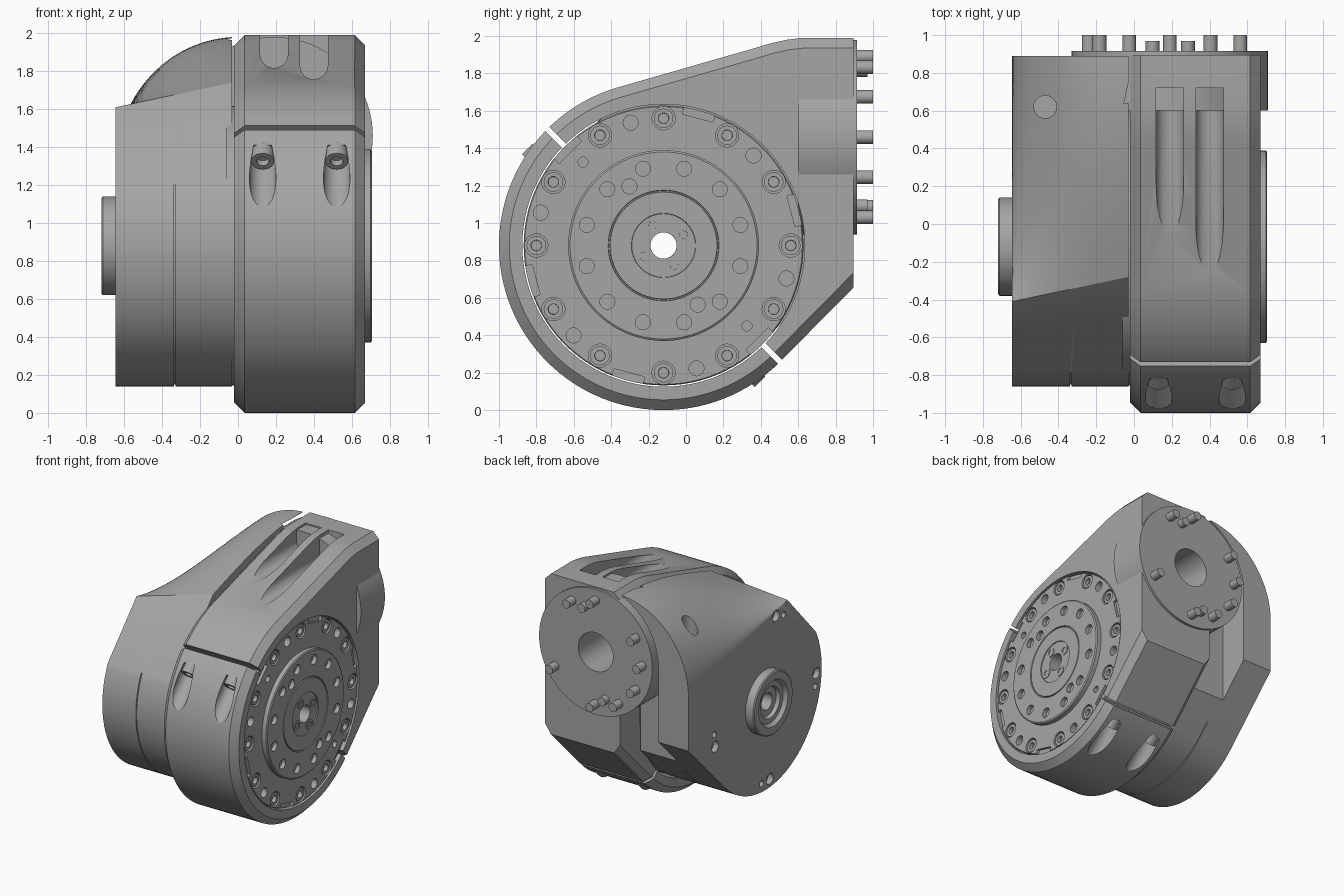
import bpy, bmesh
from math import sin, cos, pi, radians
from mathutils import Vector, Matrix

if "Cube" in bpy.data.objects:
    bpy.data.objects.remove(bpy.data.objects["Cube"])

grey = bpy.data.materials.new("machined_grey")
grey.use_nodes = True
grey.diffuse_color = (0.38, 0.38, 0.38, 1)
grey.node_tree.nodes["Principled BSDF"].inputs["Base Color"].default_value = grey.diffuse_color

CY, CZ = -0.12, 0.88          # main joint axis, running along x
FX, FZ = 0.19, 1.46           # rear flange axis, running along y


def polar(r, deg, x=0.0):
    a = radians(deg)
    return Vector((x, CY + r * cos(a), CZ + r * sin(a)))


def finish(name, bm):
    bmesh.ops.recalc_face_normals(bm, faces=bm.faces)
    me = bpy.data.meshes.new(name)
    bm.to_mesh(me)
    bm.free()
    ob = bpy.data.objects.new(name, me)
    me.materials.append(grey)
    bpy.context.collection.objects.link(ob)
    return ob


def activate(ob):
    bpy.ops.object.select_all(action='DESELECT')
    ob.select_set(True)
    bpy.context.view_layer.objects.active = ob


def smooth(ob):
    activate(ob)
    bpy.ops.object.shade_smooth_by_angle(angle=radians(28))


def cyl(bm, a, b, r, n=24):
    a, b = Vector(a), Vector(b)
    d = b - a
    m = Matrix.Translation((a + b) / 2) @ d.to_track_quat('Z', 'Y').to_matrix().to_4x4()
    bmesh.ops.create_cone(bm, cap_ends=True, segments=n, radius1=r, radius2=r, depth=d.length, matrix=m)


def box(bm, centre, size, roll=0.0):
    m = Matrix.Translation(centre) @ Matrix.Rotation(radians(roll), 4, 'X') @ Matrix.Diagonal((*size, 1))
    bmesh.ops.create_cube(bm, size=1, matrix=m)


def cut(ob, bm):
    tool = finish("cutter", bm)
    tool.hide_render = True
    mod = ob.modifiers.new("cut", 'BOOLEAN')
    mod.operation, mod.solver, mod.object, mod.use_self = 'DIFFERENCE', 'EXACT', tool, True
    activate(ob)
    bpy.ops.object.modifier_apply(modifier=mod.name)
    bpy.data.objects.remove(tool)


def loft(name, rings, caps=True, closed=False):
    bm = bmesh.new()
    vs = [[bm.verts.new(p) for p in ring] for ring in rings]
    pairs = list(zip(vs, vs[1:])) + ([(vs[-1], vs[0])] if closed else [])
    for r0, r1 in pairs:
        for i in range(len(r0)):
            j = (i + 1) % len(r0)
            bm.faces.new((r0[i], r0[j], r1[j], r1[i]))
    if caps:
        bm.faces.new(vs[0])
        bm.faces.new(vs[-1])
    return finish(name, bm)


def lathe(name, profile, n=96):
    return loft(name, [[polar(r, 360 * i / n, x) for i in range(n)] for x, r in profile], False, True)


def socket_bolts(name, ends, r, n=24):
    # cylinder heads with a sunken socket in the outer end
    bm = bmesh.new()
    for a, b in ends:
        a, b = Vector(a), Vector(b)
        cyl(bm, a, b, r, n)
        d = (b - a).normalized()
        bm.normal_update()
        top = [f for f in bm.faces if len(f.verts) == n and (f.calc_center_median() - b).length < 1e-4]
        bmesh.ops.inset_individual(bm, faces=top, thickness=r * 0.45)
        bmesh.ops.inset_individual(bm, faces=top, thickness=r * 0.02)
        bmesh.ops.translate(bm, verts=top[0].verts, vec=-d * r * 0.6)
    smooth(finish(name, bm))


# Clamp body: round front, sloping top, flat back, 45 degree lower flank
outline = [polar(0.88, 106 + (315 - 106) * i / 72) for i in range(73)]
outline += [Vector((0, y, z)) for y, z in
            ((0.895, 0.655), (0.895, 1.99), (0.62, 1.99), (0.54, 1.98), (0.46, 1.963), (0.38, 1.939))]
bm = bmesh.new()
face = bm.faces.new([bm.verts.new((-0.02, p.y, p.z)) for p in outline])
ext = bmesh.ops.extrude_face_region(bm, geom=[face])
bmesh.ops.translate(bm, verts=[g for g in ext["geom"] if isinstance(g, bmesh.types.BMVert)], vec=(0.69, 0, 0))
bmesh.ops.recalc_face_normals(bm, faces=bm.faces)
rim = [e for e in bm.edges if abs(e.verts[0].co.x - e.verts[1].co.x) < 0.01
       and min(v.co.y for v in e.verts) < 0.89]
bmesh.ops.bevel(bm, geom=rim, offset=0.055, segments=1, affect='EDGES')
clamp = finish("clamp_body", bm)

# Bore, flange seat and the two clamping slits
bm = bmesh.new()
cyl(bm, (-0.1, CY, CZ), (0.8, CY, CZ), 0.755, 96)
cut(clamp, bm)
bm = bmesh.new()
for ang in (135, 315):
    box(bm, polar(0.88, ang, 0.3), (1.2, 0.26, 0.03), ang)
cut(clamp, bm)

# Pockets and screws that close the slits
along = Vector((0, 1, 1)).normalized()
screws = []
bm = bmesh.new()
for ang in (135, 315):
    for x in (0.13, 0.52):
        base = polar(0.82, ang, x)
        cyl(bm, base - along * 0.12, base - along * 0.8, 0.07)
        screws.append((base - along * 0.11, base - along * 0.19))
cut(clamp, bm)
socket_bolts("clamp_screws", screws, 0.06)

# Two long open channels in the top, each with a screw head at its end
screws = []
for x, z in ((0.19, 1.89), (0.40, 1.83)):
    bm = bmesh.new()
    cyl(bm, (x, -0.9, z), (x, 0.72, z), 0.073, 32)
    cut(clamp, bm)
    bm = bmesh.new()
    box(bm, (x, -0.09, z + 0.2), (0.146, 1.62, 0.4))
    cut(clamp, bm)
    screws.append(((x, 0.73, z), (x, 0.64, z)))
socket_bolts("channel_screws", screws, 0.068)

# Rear flange with deep bore
bm = bmesh.new()
cyl(bm, (FX, 0.6, FZ), (FX, 0.915, FZ), 0.52, 96)
flange = finish("rear_flange", bm)
for part in (flange, clamp):
    bm = bmesh.new()
    cyl(bm, (FX, 0.5, FZ), (FX, 1.1, FZ), 0.16, 48)
    cut(part, bm)
    smooth(part)

# Studs on the flange
bm = bmesh.new()
studs = [(a, 0.43, 1.0) for a in (60, 90, 150, 180, 210, 240, 270, 330)] + [(75, 0.37, 0.97), (256, 0.38, 0.97)]
for ang, r, end in studs:
    x, z = FX + r * cos(radians(ang)), FZ + r * sin(radians(ang))
    cyl(bm, (x, 0.9, z), (x, end, z), 0.036)
smooth(finish("flange_studs", bm))

# Motor housing: round below, faceted front, saddle shaped cover sweeping to the back
rings = []
for k in range(25):
    a = radians(87.3) * k / 24
    x = -0.645 * cos(a)
    f = (x + 0.645) / 0.615
    yf, zf, zb = -0.41 + 0.13 * f, 1.61 + 0.13 * f, 1.30 + 0.68 * sin(a)
    ring = [polar(0.74, 154.4 + 160.6 * i / 48, x) for i in range(49)] + [Vector((x, 0.89, 0.85))]
    for i in range(17):
        t = 1 - i / 16
        s = t + (sin(pi / 2 * t) - t) * sin(a)
        ring.append(Vector((x, yf + (0.89 - yf) * t, zf + (zb - zf) * s)))
    rings.append(ring)
housing = loft("motor_housing", rings)

# Clearance around the flange
bm = bmesh.new()
cyl(bm, (FX, 0.64, FZ), (FX, 1.2, FZ), 0.56, 96)
cut(housing, bm)
bm = bmesh.new()
box(bm, (0.13, 0.94, 0.93), (1.0, 0.6, 1.06))
cut(housing, bm)

# Through bore, cover hole and end plate screw holes
bm = bmesh.new()
cyl(bm, (-1, CY, CZ), (0.2, CY, CZ), 0.07, 32)
cyl(bm, (-0.47, 0.62, 1.55), (-0.47, 0.62, 2.2), 0.06, 32)
for ang in (102, 182, 265, 349):
    cyl(bm, polar(0.67, ang, -0.7), polar(0.67, ang, -0.6), 0.045)
    cyl(bm, polar(0.67, ang + 9, -0.7), polar(0.67, ang + 9, -0.6), 0.025)
cut(housing, bm)

# Seam groove around the lower housing
bm = bmesh.new()
cyl(bm, (-0.338, CY, CZ), (-0.330, CY, CZ), 0.8, 96)
groove = finish("groove_ring", bm)
bm = bmesh.new()
cyl(bm, (-0.4, CY, CZ), (-0.2, CY, CZ), 0.73, 96)
cut(groove, bm)
bm = bmesh.new()
box(bm, (-0.33, 0, 1.8), (0.2, 3, 1.2))
box(bm, (-0.33, 0.9, 1), (0.2, 0.8, 3))
cut(groove, bm)
bm = bmesh.new()
bm.from_mesh(groove.data)
bpy.data.objects.remove(groove)
cut(housing, bm)
smooth(housing)

# Stepped boss on the housing end
smooth(lathe("end_boss", [(-0.63, 0.07), (-0.63, 0.26), (-0.712, 0.26), (-0.72, 0.25), (-0.72, 0.19),
                          (-0.69, 0.17), (-0.69, 0.13), (-0.66, 0.12), (-0.66, 0.07)], 64))

# Joint core whose end shows as the outer bolt ring
core = lathe("outer_ring", [(-0.06, 0.07), (-0.06, 0.735), (0.655, 0.748), (0.662, 0.742), (0.662, 0.07)])
bolt_angles = range(0, 360, 30)
bm = bmesh.new()
for ang in bolt_angles:
    cyl(bm, polar(0.68, ang, 0.62), polar(0.68, ang, 0.8), 0.062)
for ang in range(45, 360, 60):
    cyl(bm, polar(0.68, ang, 0.60), polar(0.68, ang, 0.8), 0.04)
for ang in range(15, 360, 60):
    box(bm, polar(0.745, ang, 0.68), (0.08, 0.08, 0.17), ang)
for ang in (134, 316):
    cyl(bm, polar(0.62, ang, 0.62), polar(0.62, ang, 0.8), 0.027)
cut(core, bm)
smooth(core)
socket_bolts("ring_bolts", [(polar(0.68, a, 0.61), polar(0.68, a, 0.655)) for a in bolt_angles], 0.052)

# Raised output hub with its hole circle and centre screws
hub = lathe("output_hub", [(0.65, 0.07), (0.65, 0.51), (0.698, 0.51), (0.705, 0.50), (0.705, 0.296),
                           (0.695, 0.294), (0.695, 0.288), (0.705, 0.286), (0.705, 0.172), (0.697, 0.17),
                           (0.697, 0.07)])
bm = bmesh.new()
for ang in range(15, 360, 30):
    cyl(bm, polar(0.425, ang, 0.67), polar(0.425, ang, 0.8), 0.04)
for ang in (120, 300):
    cyl(bm, polar(0.365, ang, 0.67), polar(0.365, ang, 0.8), 0.04)
cut(hub, bm)
smooth(hub)
socket_bolts("hub_screws", [(polar(0.122, a, 0.69), polar(0.122, a, 0.703)) for a in range(28, 360, 90)], 0.04)
